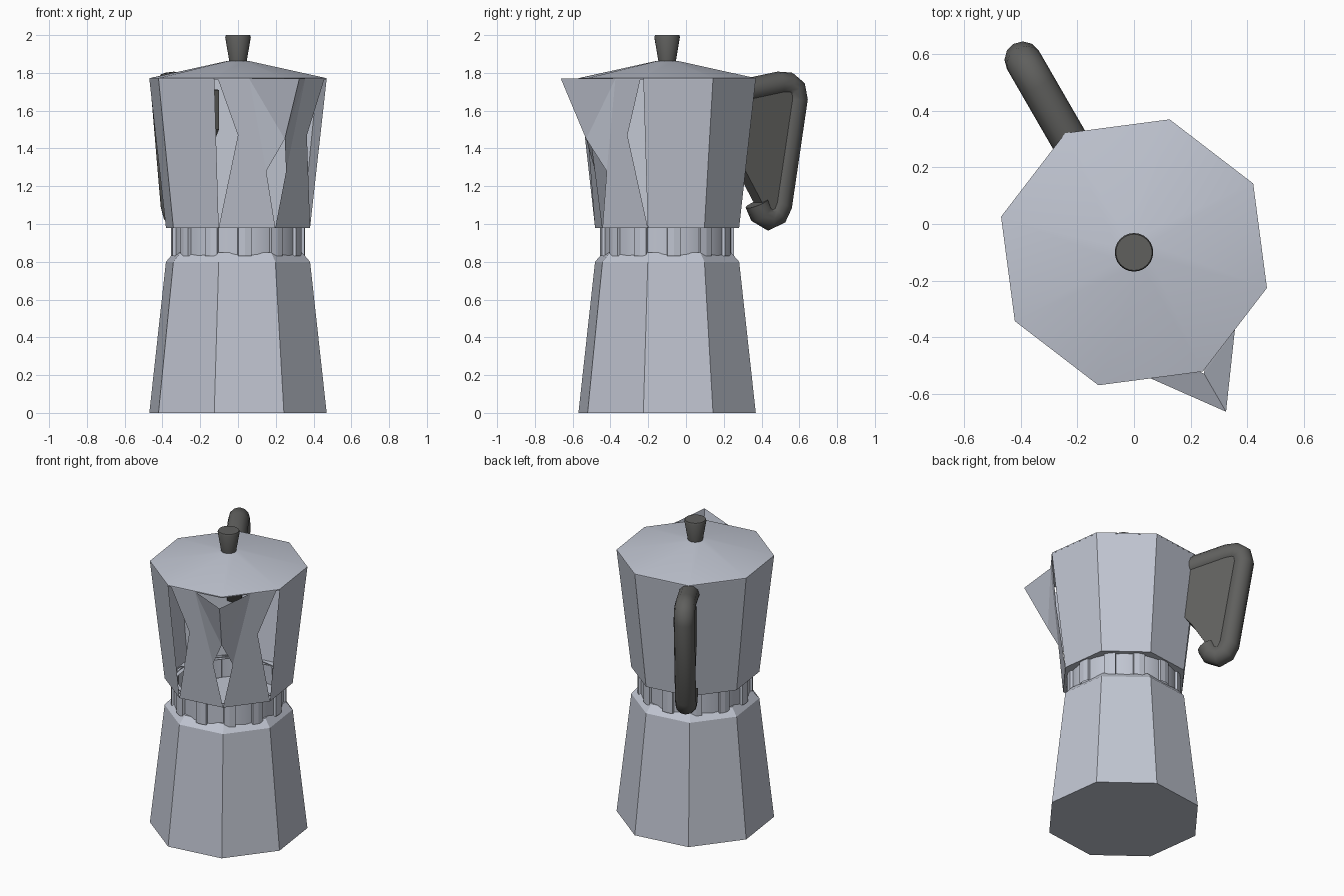
import bpy, bmesh, math
from mathutils import Vector

cube = bpy.data.objects.get("Cube")
if cube:
    bpy.data.objects.remove(cube, do_unlink=True)

CY = -0.1                      # pot axis sits at y = CY
SPOUT = math.radians(-60)      # spout direction, handle is opposite
STEP = math.pi / 4


def material(name, color, rough, metal):
    m = bpy.data.materials.new(name)
    m.use_nodes = True
    m.diffuse_color = color
    node = m.node_tree.nodes["Principled BSDF"]
    node.inputs["Base Color"].default_value = color
    node.inputs["Roughness"].default_value = rough
    node.inputs["Metallic"].default_value = metal
    return m


METAL = material("brushed_aluminium", (0.53, 0.56, 0.64, 1), 0.5, 0)
DARK = material("dark_plastic", (0.115, 0.115, 0.11, 1), 0.5, 0)


def finish(name, bm, mat, angle=None):
    bmesh.ops.remove_doubles(bm, verts=bm.verts, dist=0.0001)
    me = bpy.data.meshes.new(name)
    bm.to_mesh(me)
    bm.free()
    me.materials.append(mat)
    ob = bpy.data.objects.new(name, me)
    bpy.context.collection.objects.link(ob)
    if angle:
        smooth(ob, angle)
    return ob


def smooth(ob, angle):
    bpy.ops.object.select_all(action="DESELECT")
    ob.select_set(True)
    bpy.context.view_layer.objects.active = ob
    bpy.ops.object.shade_smooth_by_angle(angle=math.radians(angle))


def polar(r, a, z):
    return Vector((r * math.cos(a), CY + r * math.sin(a), z))


def loft(name, rings, sides, mat, bottom=True, top=True, angle=None):
    """Stack of regular polygons given as (radius, height)."""
    bm = bmesh.new()
    loops = [[bm.verts.new(polar(r, SPOUT + i * math.tau / sides, z))
              for i in range(sides)] for r, z in rings]
    for lo, hi in zip(loops, loops[1:]):
        for i in range(sides):
            j = (i + 1) % sides
            bm.faces.new((lo[i], lo[j], hi[j], hi[i]))
    if bottom:
        bm.faces.new(loops[0][::-1])
    if top:
        bm.faces.new(loops[-1])
    return finish(name, bm, mat, angle)


# Boiler base with its sloped shoulder
loft("lower_chamber", [(0.486, 0), (0.395, 0.80), (0.35, 0.85)], 8, METAL)

# Round neck with raised upright ribs
loft("neck", [(0.338, 0.82), (0.338, 0.985)], 32, METAL, False, False, 30)
bm = bmesh.new()
for k in range(12):
    a = SPOUT + (k + 0.2) * math.tau / 12
    arc = [(0.335, -0.11), (0.353, -0.1), (0.356, 0), (0.353, 0.1), (0.335, 0.11)]
    lo = [bm.verts.new(polar(r, a + d, 0.83)) for r, d in arc]
    hi = [bm.verts.new(polar(r, a + d, 0.985)) for r, d in arc]
    for i in range(len(arc) - 1):
        bm.faces.new((lo[i], lo[i + 1], hi[i + 1], hi[i]))
finish("neck_ribs", bm, METAL)

# Upper jug: six plain walls, and two cut walls next to the spout
Z0, Z1, R0, R1 = 0.98, 1.77, 0.395, 0.486


def wall(side, u, z):
    """Point on the wall beside the spout; u runs from the spout corner."""
    r = R0 + (R1 - R0) * (z - Z0) / (Z1 - Z0)
    return polar(r, SPOUT, z).lerp(polar(r, SPOUT + side * STEP, z), u)


def add_face(bm, points, flip=False):
    vs = [bm.verts.new(p) for p in points]
    bm.faces.new(vs[::-1] if flip else vs)


bm = bmesh.new()
for k in range(1, 7):
    a, b = SPOUT + k * STEP, SPOUT + (k + 1) * STEP
    add_face(bm, [polar(R0, a, Z0), polar(R0, b, Z0), polar(R1, b, Z1), polar(R1, a, Z1)])
cut_wall = [(0, Z0), (1, Z0), (0.66, 1.47), (0.95, Z1), (0.5, Z1), (0.2, 1.28)]
for side in (1, -1):
    add_face(bm, [wall(side, u, z) for u, z in cut_wall], side < 0)
# Narrow floor ring between the jug and the neck
for k in range(8):
    a, b = SPOUT + k * STEP, SPOUT + (k + 1) * STEP
    add_face(bm, [polar(0.335, a, Z0), polar(0.335, b, Z0), polar(R0, b, Z0), polar(R0, a, Z0)])
finish("upper_chamber", bm, METAL)

# Pouring spout
bm = bmesh.new()
tip, crease = polar(0.65, SPOUT, Z1), polar(0.495, SPOUT, 1.45)
for side in (1, -1):
    corner, foot = wall(side, 0.5, Z1), wall(side, 0.2, 1.28)
    add_face(bm, [tip, corner, crease], side > 0)
    add_face(bm, [corner, foot, crease], side > 0)
finish("spout", bm, METAL)

# Lid and knob
loft("lid", [(0.486, 1.765), (0.486, 1.772), (0.06, 1.863)], 8, METAL, angle=40)
loft("knob", [(0.045, 1.855), (0.068, 1.99), (0.064, 2.0)], 24, DARK, angle=35)

# Handle grip: a round bar following the outer outline
path = [(0.40, 1.69), (0.68, 1.742), (0.74, 1.74), (0.775, 1.715), (0.785, 1.66),
        (0.69, 1.10), (0.665, 1.05), (0.62, 1.03), (0.575, 1.055), (0.55, 1.11)]
cu = bpy.data.curves.new("handle_grip", "CURVE")
cu.dimensions = "3D"
cu.bevel_depth = 0.065
cu.bevel_resolution = 4
cu.use_fill_caps = True
sp = cu.splines.new("POLY")
sp.points.add(len(path) - 1)
for p, (r, z) in zip(sp.points, path):
    p.co = (*polar(r, SPOUT + math.pi, z), 1)
tmp = bpy.data.objects.new("grip_path", cu)
bpy.context.collection.objects.link(tmp)
bm = bmesh.new()
bm.from_mesh(tmp.to_mesh())
bpy.data.objects.remove(tmp, do_unlink=True)
finish("handle_grip", bm, DARK, 40)

# Handle web: flat plate filling the grip, reaching into the jug
outline = [(0.28, 1.71), (0.74, 1.74), (0.76, 1.66), (0.67, 1.07),
           (0.60, 1.04), (0.46, 1.27), (0.28, 1.50)]
across = Vector((-math.sin(SPOUT), math.cos(SPOUT), 0)) * 0.045
bm = bmesh.new()
pts = [polar(r, SPOUT + math.pi, z) for r, z in outline]
add_face(bm, [p - across for p in pts])
ret = bmesh.ops.extrude_face_region(bm, geom=bm.faces[:])
bmesh.ops.translate(bm, vec=across * 2,
                    verts=[v for v in ret["geom"] if isinstance(v, bmesh.types.BMVert)])
if not any(len(f.verts) == len(outline) and f.calc_center_median().dot(across) <
           pts[0].dot(across) for f in bm.faces):
    add_face(bm, [p - across for p in pts], True)
bmesh.ops.remove_doubles(bm, verts=bm.verts, dist=0.0001)
bmesh.ops.recalc_face_normals(bm, faces=bm.faces)
finish("handle_web", bm, DARK)
